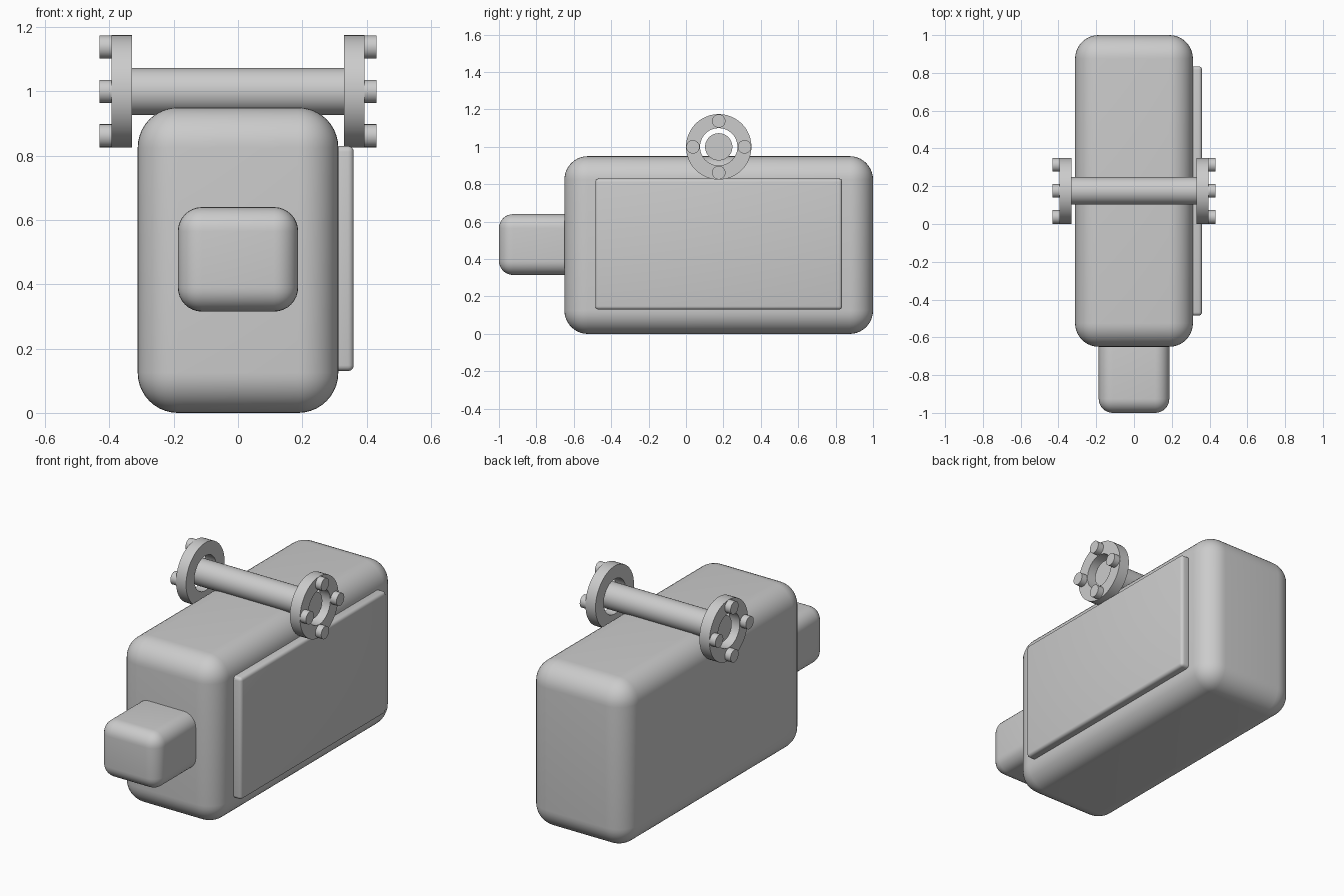
import bpy
import bmesh
import math
from mathutils import Matrix, Vector

cube = bpy.data.objects.get("Cube")
if cube:
    bpy.data.objects.remove(cube, do_unlink=True)

GREY = (0.6, 0.6, 0.6, 1.0)
grey = bpy.data.materials.new("plain grey")
grey.use_nodes = True
grey.diffuse_color = GREY
grey.node_tree.nodes["Principled BSDF"].inputs["Base Color"].default_value = GREY

AXLE = Vector((0, 0.175, 1.0))


def finish(name, bm):
    bmesh.ops.recalc_face_normals(bm, faces=bm.faces)
    mesh = bpy.data.meshes.new(name)
    bm.to_mesh(mesh)
    bm.free()
    obj = bpy.data.objects.new(name, mesh)
    bpy.context.collection.objects.link(obj)
    mesh.materials.append(grey)
    bpy.ops.object.select_all(action='DESELECT')
    obj.select_set(True)
    bpy.context.view_layer.objects.active = obj
    bpy.ops.object.shade_smooth_by_angle(angle=math.radians(35))
    return obj


def rounded_box(name, low, high, radius, segments):
    low, high = Vector(low), Vector(high)
    bm = bmesh.new()
    place = Matrix.Translation((low + high) / 2) @ Matrix.Diagonal((*(high - low), 1))
    bmesh.ops.create_cube(bm, size=1, matrix=place)
    bmesh.ops.bevel(bm, geom=bm.edges[:], offset=radius, segments=segments,
                    profile=0.5, affect='EDGES')
    return finish(name, bm)


def rod(name, x0, x1, centre, radius, sides):
    bm = bmesh.new()
    place = Matrix.Translation(((x0 + x1) / 2, centre.y, centre.z)) @ Matrix.Rotation(math.pi / 2, 4, 'Y')
    bmesh.ops.create_cone(bm, cap_ends=True, segments=sides, radius1=radius,
                          radius2=radius, depth=abs(x1 - x0), matrix=place)
    return finish(name, bm)


def ring(name, x0, x1, centre, inner, outer, sides):
    # Square section swept around the x axis
    bm = bmesh.new()
    section = [(x0, inner), (x1, inner), (x1, outer), (x0, outer)]
    loops = []
    for i in range(sides):
        a = math.tau * i / sides
        loops.append([bm.verts.new((x, centre.y + r * math.cos(a), centre.z + r * math.sin(a)))
                      for x, r in section])
    for i, loop in enumerate(loops):
        after = loops[(i + 1) % sides]
        for j in range(4):
            k = (j + 1) % 4
            bm.faces.new((loop[j], loop[k], after[k], after[j]))
    return finish(name, bm)


# Main housing, front block and side cover
rounded_box("housing", (-0.312, -0.65, 0), (0.312, 1, 0.95), 0.125, 10)
rounded_box("front_block", (-0.187, -1, 0.315), (0.187, -0.55, 0.64), 0.075, 8)
rounded_box("side_cover", (0.29, -0.485, 0.13), (0.36, 0.835, 0.83), 0.018, 4)

# Cross pipe with a bolted flange at each end
rod("cross_pipe", -0.362, 0.362, AXLE, 0.073, 48)
for side, s in (("left", 1), ("right", -1)):
    ring(side + "_flange", s * 0.33, s * 0.394, AXLE, 0.1, 0.175, 48)
    for i in range(4):
        a = math.tau * i / 4
        spot = AXLE + Vector((0, math.cos(a), math.sin(a))) * 0.138
        rod(f"{side}_bolt_{i + 1}", s * 0.35, s * 0.431, spot, 0.036, 24)
